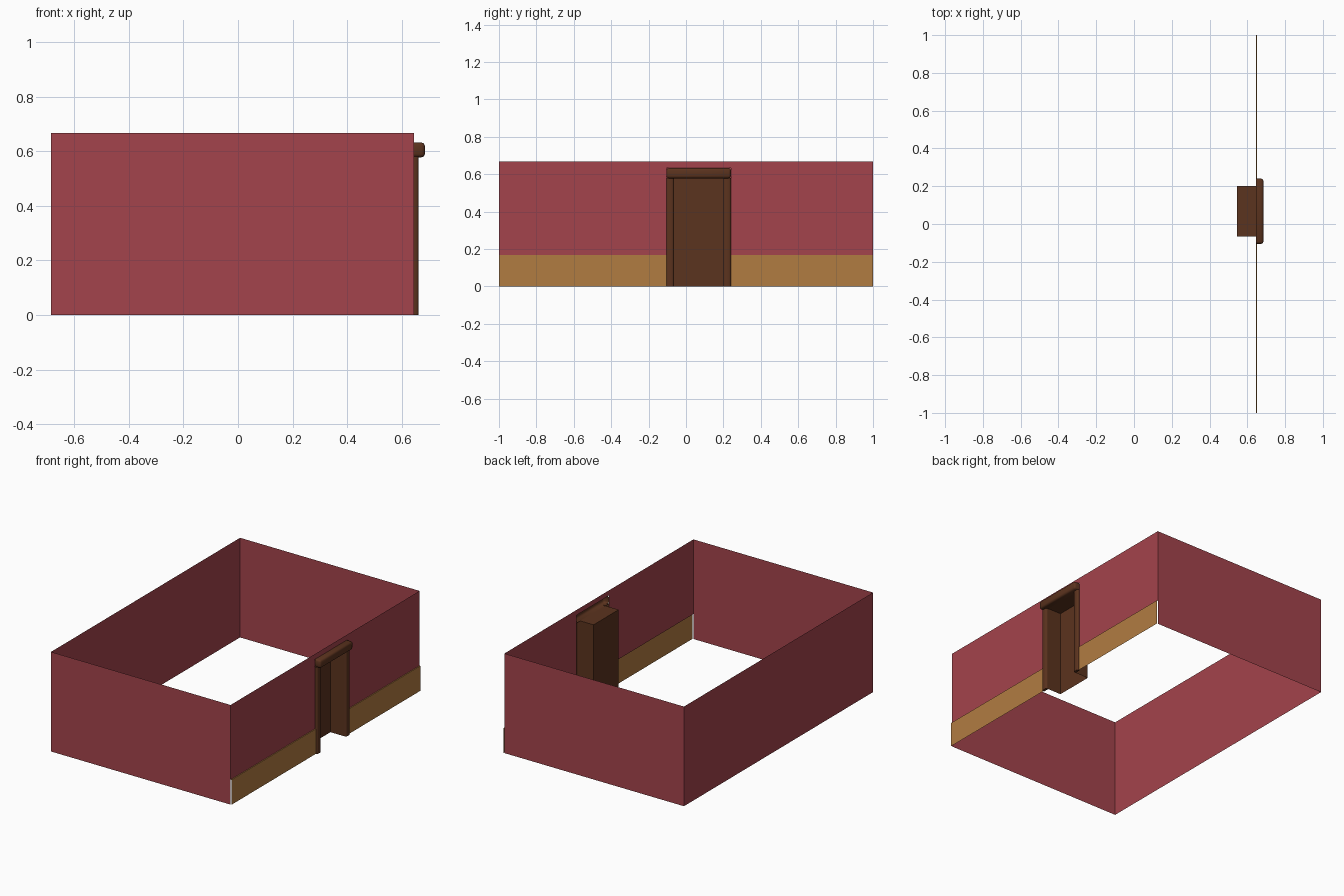
import bpy
import bmesh

if "Cube" in bpy.data.objects:
    bpy.data.objects.remove(bpy.data.objects["Cube"])

X0, X1 = -0.685, 0.645           # left wall and door wall planes
H, BASE_H = 0.667, 0.167         # wall height, wainscot height
BASE_X = 0.651                   # wainscot face
TRIM_Y = (-0.105, 0.24)          # outer limits of door trim
DOOR_Y = (-0.065, 0.20)          # door opening
DOOR_H, CAP_TOP = 0.58, 0.632


def material(name, rgb):
    m = bpy.data.materials.new(name)
    m.diffuse_color = (*rgb, 1)
    m.use_nodes = True
    m.node_tree.nodes["Principled BSDF"].inputs["Base Color"].default_value = m.diffuse_color
    return m


RED = material("red_wall", (0.37, 0.057, 0.072))
TAN = material("tan_base", (0.44, 0.20, 0.053))
BROWN = material("dark_wood", (0.105, 0.033, 0.013))


def finish(name, bm, mat):
    me = bpy.data.meshes.new(name)
    bm.to_mesh(me)
    bm.free()
    ob = bpy.data.objects.new(name, me)
    bpy.context.collection.objects.link(ob)
    me.materials.append(mat)
    return ob


def sheet(name, polys, mat):
    """Open surface made of a few polygons."""
    bm = bmesh.new()
    for poly in polys:
        bm.faces.new([bm.verts.new(p) for p in poly])
    bmesh.ops.remove_doubles(bm, verts=bm.verts, dist=1e-5)
    return finish(name, bm, mat)


def trim(name, lo, hi, bevel, vertical_only):
    """Rounded moulding, open at the back where it meets the wall."""
    bm = bmesh.new()
    bmesh.ops.create_cube(bm, size=1)
    for v in bm.verts:
        v.co = [lo[i] + (v.co[i] + 0.5) * (hi[i] - lo[i]) for i in range(3)]
    back = [f for f in bm.faces if f.normal.x < -0.9]
    bmesh.ops.delete(bm, geom=back, context='FACES')
    edges = []
    for e in bm.edges:
        a, b = (v.co for v in e.verts)
        front = min(a.x, b.x) > hi[0] - 1e-4
        if vertical_only:
            if front and abs(a.z - b.z) > 0.1:
                edges.append(e)
        elif not e.is_boundary:
            edges.append(e)
    bmesh.ops.bevel(bm, geom=edges, offset=bevel, segments=2, profile=0.5,
                    affect='EDGES', clamp_overlap=True)
    ob = finish(name, bm, BROWN)
    bpy.context.view_layer.objects.active = ob
    ob.select_set(True)
    bpy.ops.object.shade_smooth_by_angle(angle=0.9)
    ob.select_set(False)
    return ob


# Three plain walls
sheet("front_wall", [[(X0, -1, 0), (X1, -1, 0), (X1, -1, H), (X0, -1, H)]], RED)
sheet("back_wall", [[(X1, 1, 0), (X0, 1, 0), (X0, 1, H), (X1, 1, H)]], RED)
sheet("left_wall", [[(X0, 1, 0), (X0, -1, 0), (X0, -1, H), (X0, 1, H)]], RED)

# Upper part of the door wall, notched around the door trim
a, b = TRIM_Y
outline = [(-1, BASE_H), (a, BASE_H), (a, CAP_TOP), (b, CAP_TOP),
           (b, BASE_H), (1, BASE_H), (1, H), (-1, H)]
sheet("door_wall", [[(X1, y, z) for y, z in outline]], RED)

# Wainscot on both sides of the door, with its small top ledge
for name, y0, y1 in (("base_front", -1, a), ("base_back", b, 1)):
    sheet(name, [
        [(BASE_X, y0, 0), (BASE_X, y1, 0), (BASE_X, y1, BASE_H), (BASE_X, y0, BASE_H)],
        [(BASE_X, y0, BASE_H), (BASE_X, y1, BASE_H), (X1, y1, BASE_H), (X1, y0, BASE_H)],
    ], TAN)

# Recessed door: side jambs, ceiling and door panel
c, d = DOOR_Y
XD = 0.545
sheet("door_recess", [
    [(XD, c, 0), (XD, d, 0), (XD, d, DOOR_H), (XD, c, DOOR_H)],
    [(X1, c, 0), (XD, c, 0), (XD, c, DOOR_H), (X1, c, DOOR_H)],
    [(XD, d, 0), (X1, d, 0), (X1, d, DOOR_H), (XD, d, DOOR_H)],
    [(X1, c, DOOR_H), (XD, c, DOOR_H), (XD, d, DOOR_H), (X1, d, DOOR_H)],
], BROWN)

# Door posts and lintel
trim("post_front", (X1, a, 0), (0.662, c, DOOR_H), 0.009, True)
trim("post_back", (X1, d, 0), (0.662, b, DOOR_H), 0.009, True)
trim("lintel", (X1, a, DOOR_H - 0.002), (0.685, b, CAP_TOP), 0.012, False)
